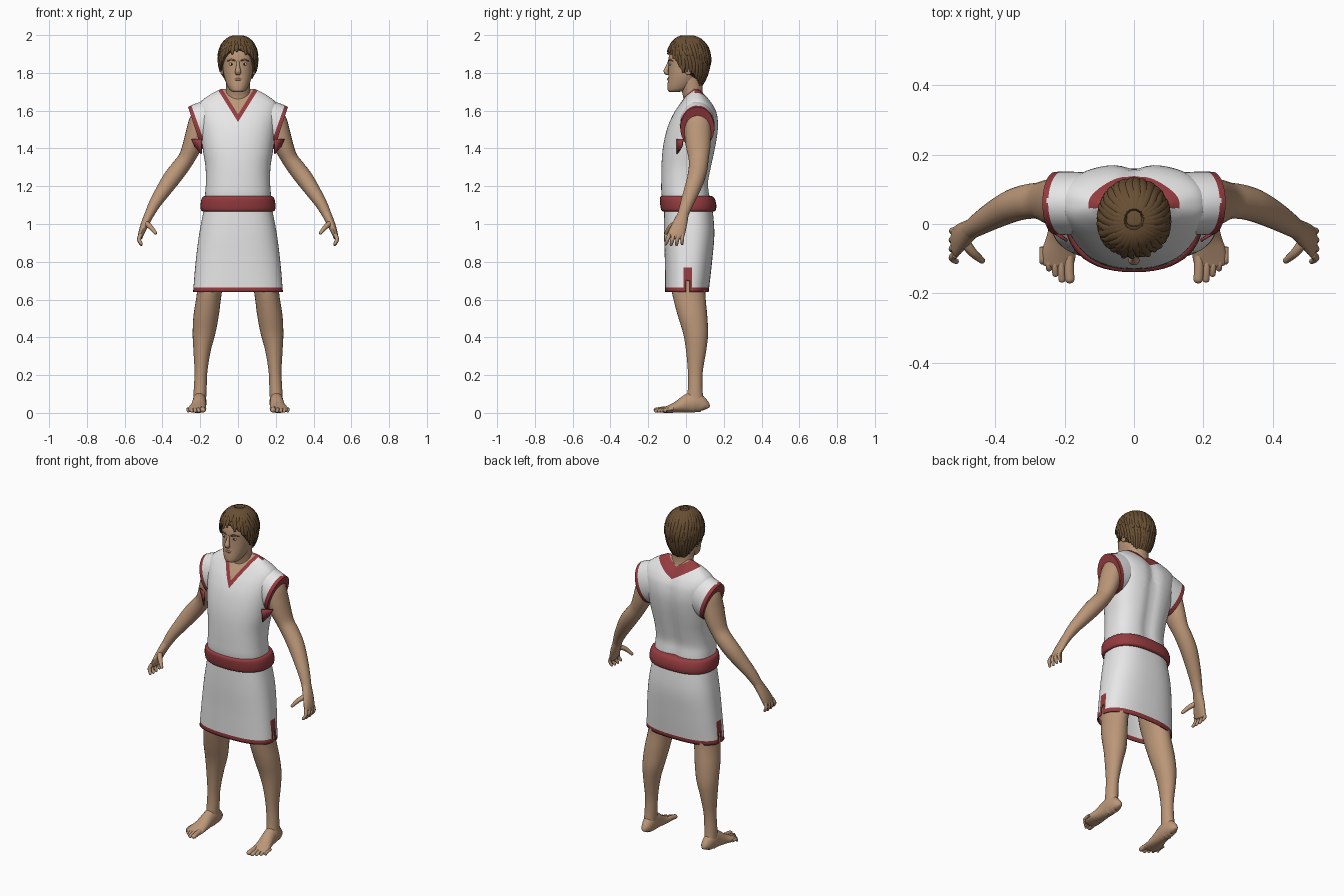
import bpy, bmesh, math, random
from mathutils import Vector

random.seed(4)
cube = bpy.data.objects.get("Cube")
if cube:
    bpy.data.objects.remove(cube)


def material(name, *rgb):
    m = bpy.data.materials.new(name)
    m.use_nodes = True
    m.diffuse_color = (*rgb, 1)
    m.node_tree.nodes["Principled BSDF"].inputs["Base Color"].default_value = (*rgb, 1)
    return m


SKIN = material("skin", .5, .31, .19)
CLOTH = material("white cloth", .82, .82, .82)
RED = material("red trim", .3, .045, .05)
HAIR = material("brown hair", .14, .078, .034)
EYE = material("eye white", .65, .62, .58)
IRIS = material("dark iris", .03, .02, .015)
LIP = material("lips", .36, .18, .12)


def refine(rows, k):
    """Catmull-Rom interpolation of rows of numbers."""
    out = []
    for i in range(len(rows) - 1):
        a, b, c, d = (rows[max(0, min(len(rows) - 1, i + j))] for j in (-1, 0, 1, 2))
        for t in (s / k for s in range(k)):
            out.append([q + .5 * t * (r - p + t * (2 * p - 5 * q + 4 * r - s + t * (3 * (q - r) + s - p)))
                        for p, q, r, s in zip(a, b, c, d)])
    return out + [list(rows[-1])]


def skin_rings(rings, caps=True):
    bm = bmesh.new()
    loops = [[bm.verts.new(p) for p in ring] for ring in rings]
    n = len(loops[0])
    for a, b in zip(loops, loops[1:]):
        for i in range(n):
            bm.faces.new((a[i], a[(i + 1) % n], b[(i + 1) % n], b[i]))
    if caps:
        bm.faces.new(loops[0])
        bm.faces.new(loops[-1])
    return bm


def finish(name, bm, mats, mirror=False, thick=0, angle=50):
    bmesh.ops.recalc_face_normals(bm, faces=bm.faces)
    me = bpy.data.meshes.new(name)
    bm.to_mesh(me)
    bm.free()
    for m in mats:
        me.materials.append(m)
    ob = bpy.data.objects.new(name, me)
    bpy.context.collection.objects.link(ob)
    bpy.ops.object.select_all(action='DESELECT')
    ob.select_set(True)
    bpy.context.view_layer.objects.active = ob
    bpy.ops.object.shade_smooth_by_angle(angle=math.radians(angle))
    if thick:
        mod = ob.modifiers.new("thickness", 'SOLIDIFY')
        mod.thickness = thick
    if mirror:
        ob.modifiers.new("mirror", 'MIRROR')
    return ob


def loft(rows, n=48, k=4, front=2, back=2, caps=True):
    """Horizontal rings from rows of (z, centre x, half width, front y, back y)."""
    rings = []
    for z, cx, hx, yf, yb in refine(rows, k):
        ring = []
        for i in range(n):
            a = math.tau * i / n
            c, s = math.cos(a), math.sin(a)
            e = 2 / (front if s < 0 else back)
            ring.append((cx + hx * math.copysign(abs(c) ** e, c),
                         (yf + yb) / 2 + (yb - yf) / 2 * math.copysign(abs(s) ** e, s), z))
        rings.append(ring)
    return skin_rings(rings, caps)


def tube(rows, n=16, k=4, ref=(0, 1, 0), round_end=True):
    """Swept rings from rows of (x, y, z, radius along normal, radius along ref)."""
    rows = refine(rows, k)
    pts = [Vector(r[:3]) for r in rows]
    rings = []

    def ring(p, t, rn, rs):
        nrm = t.cross(Vector(ref)).normalized()
        side = nrm.cross(t)
        rings.append([p + nrm * rn * math.cos(math.tau * i / n) + side * rs * math.sin(math.tau * i / n)
                      for i in range(n)])
    for i, p in enumerate(pts):
        t = (pts[min(i + 1, len(pts) - 1)] - pts[max(i - 1, 0)]).normalized()
        ring(p, t, *rows[i][3:])
    if round_end:
        rn, rs = rows[-1][3:]
        for d, f in ((.4, .85), (.75, .5), (.85, .1)):
            ring(p + t * d * min(rn, rs), t, rn * f, rs * f)
    return skin_rings(rings)


def cut(bm, co, no):
    bmesh.ops.bisect_plane(bm, geom=bm.verts[:] + bm.edges[:] + bm.faces[:], plane_co=co, plane_no=no)


def centred(rows):
    return [(z, 0, *r) for z, *r in rows]


# Tunic top: V neck at the front, shallow scooped collar behind
bm = loft(centred([(1.1, .175, -.12, .13), (1.16, .174, -.13, .125), (1.22, .17, -.131, .12),
                   (1.3, .172, -.13, .135), (1.38, .184, -.125, .152), (1.45, .194, -.114, .165),
                   (1.52, .203, -.095, .172), (1.58, .21, -.068, .166), (1.62, .21, -.043, .15),
                   (1.65, .195, -.022, .13), (1.68, .155, 0, .105), (1.7, .12, .022, .085),
                   (1.715, .09, .04, .065)]), n=72, front=2.3, back=2.7)
collar = {"front": (1.54, 1.58, 1.6), "back": (1.615, 1.675, .6)}
for low, high, slope in collar.values():
    for s in (1, -1):
        for z in (low, high):
            cut(bm, (0, 0, z), (-slope * s, 0, 1))
for v in bm.verts:
    if v.co.y > .05:
        v.co.y -= .014 * math.exp(-(v.co.x / .035) ** 2)
for f in bm.faces:
    c = f.calc_center_median()
    low, high, slope = collar["front" if c.y < .045 else "back"]
    h = c.z - slope * abs(c.x)
    f.material_index = 2 if h > high else 1 if h > low else 0
finish("tunic_top", bm, [CLOTH, RED, SKIN])

# Shoulder openings with red edging
bm = tube([(.1, .06, 1.55, .118, .085), (.16, .06, 1.532, .121, .09),
           (.207, .06, 1.515, .12, .091), (.228, .06, 1.508, .117, .09)], n=40, round_end=False)
bm.faces.ensure_lookup_table()
for f in bm.faces[-4 * 40 - 1:]:
    f.material_index = 1
bm.faces[-2].material_index = 0
finish("shoulder_openings", bm, [CLOTH, RED], mirror=True)

# Loose red flap at each armpit
bm = bmesh.new()
bm.faces.new([bm.verts.new(p) for p in ((.19, -.045, 1.45), (.243, -.012, 1.45),
                                        (.225, -.018, 1.41), (.192, -.045, 1.37))])
finish("armpit_flaps", bm, [RED], mirror=True, thick=.008)

# Skirt with hem and side slits
bm = loft(centred([(1.09, .178, -.115, .14), (.95, .205, -.116, .15), (.8, .224, -.112, .138),
                   (.64, .238, -.11, .12)]), n=72, k=8, front=2.5, back=2.5, caps=False)
for z in (.665, .7, .77):
    cut(bm, (0, 0, z), (0, 0, 1))
for y in (-.012, 0, .02, .032):
    cut(bm, (0, y, 0), (0, 1, 0))
gap = []
for f in bm.faces:
    c = f.calc_center_median()
    side = abs(c.x) > .2
    if side and 0 < c.y < .02 and c.z < .7:
        gap.append(f)
    f.material_index = int(c.z < .665 or (side and -.012 < c.y < .032 and c.z < .77))
bmesh.ops.delete(bm, geom=gap, context='FACES')
finish("skirt", bm, [CLOTH, RED], thick=.006)

# Belt
finish("belt", loft(centred([(1.066, .178, -.115, .14), (1.072, .195, -.13, .157), (1.105, .198, -.137, .16),
                             (1.14, .19, -.138, .148), (1.15, .172, -.125, .125)]), front=2.3, back=2.5), [RED])

# Legs, feet and toes
finish("legs", loft([(1, .1, .085, -.08, .12), (.75, .135, .078, -.085, .11), (.64, .151, .066, -.075, .102),
                     (.52, .168, .067, -.045, .112), (.42, .18, .06, -.015, .117), (.33, .19, .046, 0, .107),
                     (.22, .196, .034, .01, .089), (.13, .2, .034, .01, .087), (.05, .204, .034, 0, .095)], n=28),
       [SKIN], mirror=True)
foot = [(.2, .106, .04, .012), (.2, .095, .07, .027), (.203, .05, .11, .036), (.205, .01, .1, .037),
        (.21, -.04, .066, .042), (.217, -.085, .042, .049), (.221, -.118, .026, .046)]
finish("feet", tube([(x, y, h / 2, h / 2, w) for x, y, h, w in foot], n=24, ref=(1, 0, 0)), [SKIN], mirror=True)
for i in range(5):
    r = .0145 if i == 0 else .011 - .0008 * i
    x, tip = .187 + .0185 * i + (.004 if i else 0), -.16 + .0025 * i + .0025 * i * i - .006 * (i == 1)
    finish("toe_%d" % (i + 1), tube([(x, -.09 + .006 * i, .022, r, r), (x, (tip - .1) / 2, .018, r, r),
                                     (x - .002, tip, r, r * .9, r)], n=10, ref=(1, 0, 0)), [SKIN], mirror=True)

# Arms, palms, fingers and thumbs
finish("arms", tube([(.16, .065, 1.6, .045, .055), (.197, .062, 1.55, .058, .07), (.223, .062, 1.475, .055, .07),
                     (.246, .065, 1.405, .05, .064), (.274, .067, 1.345, .044, .053), (.31, .064, 1.295, .046, .05),
                     (.352, .052, 1.24, .046, .047), (.4, .028, 1.17, .039, .041), (.442, .003, 1.105, .031, .034),
                     (.474, -.018, 1.042, .024, .028)], n=24), [SKIN], mirror=True)
finish("palms", tube([(.468, -.014, 1.055, .025, .029), (.495, -.034, .995, .021, .039),
                      (.512, -.05, .95, .016, .044), (.517, -.055, .93, .012, .042)]), [SKIN], mirror=True)
for i in range(4):
    r = .0105 - .001 * (i == 3)
    base, tip = -.088 + .023 * i, -.108 + .029 * i
    finish("finger_%d" % (i + 1), tube([(.515, base, .945, r, r), (.524, (base + tip) / 2, .918, r, r),
                                        (.512, tip, .888 + .004 * abs(i - 1.5), r * .75, r * .75)], n=10),
           [SKIN], mirror=True)
finish("thumbs", tube([(.49, -.05, 1.005, .015, .016), (.464, -.083, .985, .013, .013),
                       (.437, -.106, .952, .009, .009)], n=12), [SKIN], mirror=True)

# Neck and head
finish("neck", loft(centred([(1.58, .075, -.03, .105), (1.65, .069, -.014, .1), (1.7, .063, -.022, .088),
                             (1.78, .064, -.05, .09)]), n=32), [SKIN])
finish("head", loft(centred([(1.698, .018, -.085, -.05), (1.706, .04, -.096, 0), (1.73, .056, -.098, .04),
                             (1.765, .069, -.095, .07), (1.8, .077, -.093, .09), (1.845, .081, -.093, .1),
                             (1.88, .083, -.092, .102), (1.92, .078, -.082, .1), (1.955, .058, -.055, .08),
                             (1.975, .025, -.02, .045)]), n=40, front=2.2), [SKIN])
finish("nose", tube([(0, -.088, 1.86, .008, .008), (0, -.099, 1.83, .01, .01), (0, -.106, 1.808, .013, .016),
                     (0, -.098, 1.796, .009, .014)], n=14, ref=(1, 0, 0)), [SKIN])
finish("mouth", tube([(-.024, -.088, 1.764, .002, .003), (0, -.095, 1.766, .005, .007),
                      (.024, -.088, 1.764, .002, .003)], n=10, ref=(0, 0, 1)), [LIP])
finish("eyebrows", tube([(.014, -.091, 1.864, .004, .004), (.036, -.087, 1.87, .004, .005),
                         (.058, -.071, 1.862, .002, .003)], n=8, ref=(0, 0, 1)), [HAIR], mirror=True)


def ball(name, co, size, mat):
    bm = bmesh.new()
    bmesh.ops.create_uvsphere(bm, u_segments=20, v_segments=12, radius=1)
    for v in bm.verts:
        v.co = Vector(co) + v.co * Vector(size)
    finish(name, bm, [mat], mirror=True)


ball("eyes", (.034, -.082, 1.846), (.014, .007, .007), EYE)
ball("irises", (.033, -.0855, 1.846), (.006, .005, .006), IRIS)
ball("ears", (.084, .012, 1.82), (.011, .02, .032), SKIN)

# Hair: a close cap with swept locks laid over it
hairline = refine([(0, 1.93), (35, 1.905), (55, 1.87), (70, 1.815), (88, 1.83),
                   (110, 1.79), (135, 1.75), (180, 1.735)], 6)


def hair_end(a):
    deg = abs(math.degrees(a))
    return min(hairline, key=lambda p: abs(p[0] - deg))[1]


def hair_point(a, z, grow):
    d = (z - 1.87) / (.118 + grow)
    r = math.sqrt(max(0, 1 - d * d)) if d > 0 else 1 - .28 * d * d
    return ((.099 + grow) * r * math.sin(a), .01 - (.112 + grow) * r * math.cos(a), z)


angles = [math.tau * i / 60 - math.pi for i in range(60)]
rings = []
for u in range(1, 13):
    drop = math.cos(u / 12 * math.pi / 2)
    rings.append([hair_point(a, hair_end(a) + (1.988 - hair_end(a)) * drop, 0) for a in angles])
finish("hair_cap", skin_rings(rings), [HAIR])
for layer, (count, length, grow) in enumerate(((38, 1, .004), (30, .72, .008))):
    for i in range(count):
        a = math.tau * (i + .5) / count - math.pi
        end = hair_end(a) - random.uniform(0, .02)
        rows = []
        for u in (.12, .35, .6, .85, 1):
            b = a + .35 * math.sin(a) * (u - .6) + random.uniform(-.05, .05)
            z = end + (1.99 + grow / 2 - end) * math.cos(u * length * math.pi / 2)
            wide = .016 * math.sin(math.pi * (.2 + .68 * u))
            rows.append((*hair_point(b, z, grow), wide * .5, wide))
        finish("hair_lock_%d_%d" % (layer, i), tube(rows, n=8, k=3, ref=(math.cos(a), math.sin(a), 0)), [HAIR])
